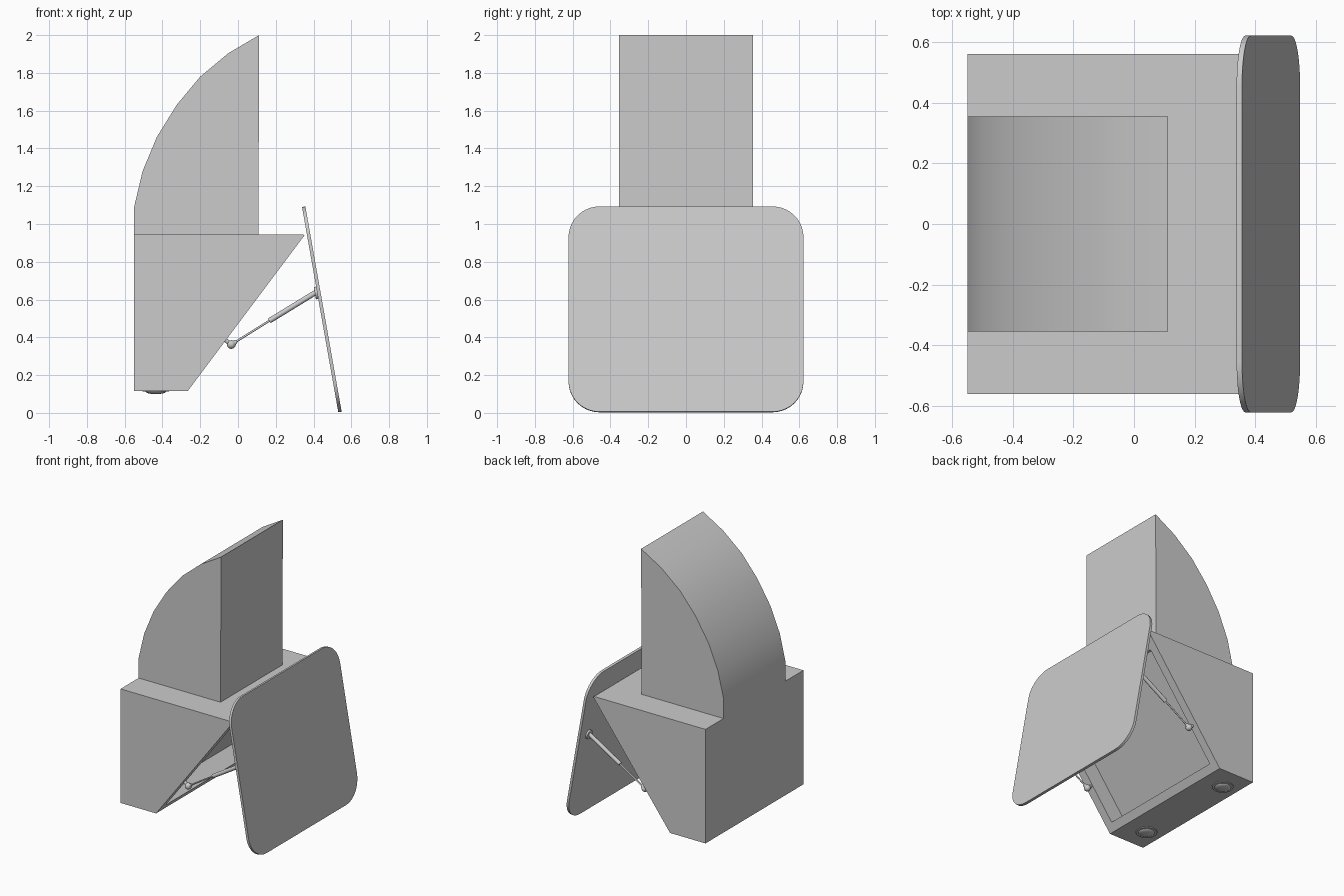
import bpy, bmesh, math
from mathutils import Vector, Matrix

if "Cube" in bpy.data.objects:
    bpy.data.objects.remove(bpy.data.objects["Cube"])


def finish(name, bm, smooth=None):
    bmesh.ops.recalc_face_normals(bm, faces=bm.faces)
    me = bpy.data.meshes.new(name)
    bm.to_mesh(me)
    bm.free()
    ob = bpy.data.objects.new(name, me)
    bpy.context.collection.objects.link(ob)
    if smooth:
        bpy.ops.object.select_all(action='DESELECT')
        ob.select_set(True)
        bpy.context.view_layer.objects.active = ob
        bpy.ops.object.shade_smooth_by_angle(angle=math.radians(smooth))
    return ob


def prism(points, direction):
    bm = bmesh.new()
    face = bm.faces.new([bm.verts.new(p) for p in points])
    ext = bmesh.ops.extrude_face_region(bm, geom=[face])
    verts = [g for g in ext['geom'] if isinstance(g, bmesh.types.BMVert)]
    bmesh.ops.translate(bm, verts=verts, vec=direction)
    bmesh.ops.recalc_face_normals(bm, faces=bm.faces)
    return bm


def rod(name, a, b, r1, r2=None, sides=16):
    a, b = Vector(a), Vector(b)
    d = b - a
    bm = bmesh.new()
    mat = Matrix.Translation((a + b) / 2) @ d.to_track_quat('Z', 'Y').to_matrix().to_4x4()
    bmesh.ops.create_cone(bm, cap_ends=True, segments=sides, radius1=r1,
                          radius2=r1 if r2 is None else r2, depth=d.length, matrix=mat)
    return finish(name, bm, 40)


def ball(name, loc, r, squash=1.0):
    bm = bmesh.new()
    bmesh.ops.create_uvsphere(bm, u_segments=20, v_segments=12, radius=r,
                              matrix=Matrix.Translation(loc) @ Matrix.Diagonal((1, 1, squash, 1)))
    return finish(name, bm, 60)


# Wedge-shaped body with a recessed opening in the sloping face
profile = [(-0.55, 0.117), (-0.265, 0.117), (0.352, 0.94), (0.345, 0.945), (-0.55, 0.945)]
bm = prism([(x, -0.562, z) for x, z in profile], Vector((0, 1.124, 0)))
bm.normal_update()
slope = next(f for f in bm.faces if f.normal.x > 0.5 and f.normal.z < -0.3)
along = Vector((0.617, 0, 0.823)).normalized()
inward = -slope.normal.copy()
bmesh.ops.inset_individual(bm, faces=[slope], thickness=0.085)
for v in slope.verts:
    if v.co.z > 0.5:
        v.co -= along * 0.06
floor = bmesh.ops.extrude_discrete_faces(bm, faces=[slope])['faces'][0]
bmesh.ops.translate(bm, verts=floor.verts, vec=inward * 0.12)
finish("body", bm)

# Curved hood above the body
arc = [(-0.55, 1.09), (-0.505, 1.28), (-0.43, 1.46), (-0.325, 1.63),
       (-0.20, 1.78), (-0.05, 1.905), (0.112, 2.0)]
pts = [(-0.55, 0.943)] + arc + [(0.108, 0.943)]
finish("hood", prism([(x, -0.355, z) for x, z in pts], Vector((0, 0.71, 0))), 30)

# Tilted flap with rounded corners
top, bottom = Vector((0.339, 0, 1.087)), Vector((0.531, 0, 0.0))
up = (top - bottom).normalized()
out = Vector((up.z, 0, -up.x))
length, half, rad = (top - bottom).length, 0.622, 0.165
outline = []
for cy, cu, start in ((half - rad, length - rad, 0), (rad - half, length - rad, 90),
                      (rad - half, rad, 180), (half - rad, rad, 270)):
    for i in range(11):
        a = math.radians(start + 9 * i)
        outline.append(bottom + up * (cu + rad * math.sin(a)) + Vector((0, cy + rad * math.cos(a), 0)))
flap = finish("flap", prism(outline, out * 0.018), 30)
flap.location.z = 0.003

# Gas struts on both sides, and lamps underneath
for side, y in (("front", -0.52), ("back", 0.52)):
    low, mid, high = (-0.035, y, 0.362), (0.165, y, 0.487), (0.412, y, 0.638)
    ball(side + "_strut_joint", low, 0.023)
    rod(side + "_strut_stud", Vector(low) + inward * 0.05, low, 0.011)
    rod(side + "_strut_socket", low, (-0.008, y, 0.379), 0.02, 0.009)
    rod(side + "_strut_rod", low, mid, 0.0055)
    rod(side + "_strut_cylinder", mid, high, 0.014)
    pad = bottom + up * (length * 0.585) + Vector((0, y, 0))
    rod(side + "_strut_mount", pad - out * 0.012, pad + out * 0.004, 0.033)
    ly = math.copysign(0.39, y)
    rod(side + "_lamp_rim", (-0.435, ly, 0.112), (-0.435, ly, 0.125), 0.07, 0.075, 32)
    ball(side + "_lamp_dome", (-0.435, ly, 0.114), 0.055, 0.27)
